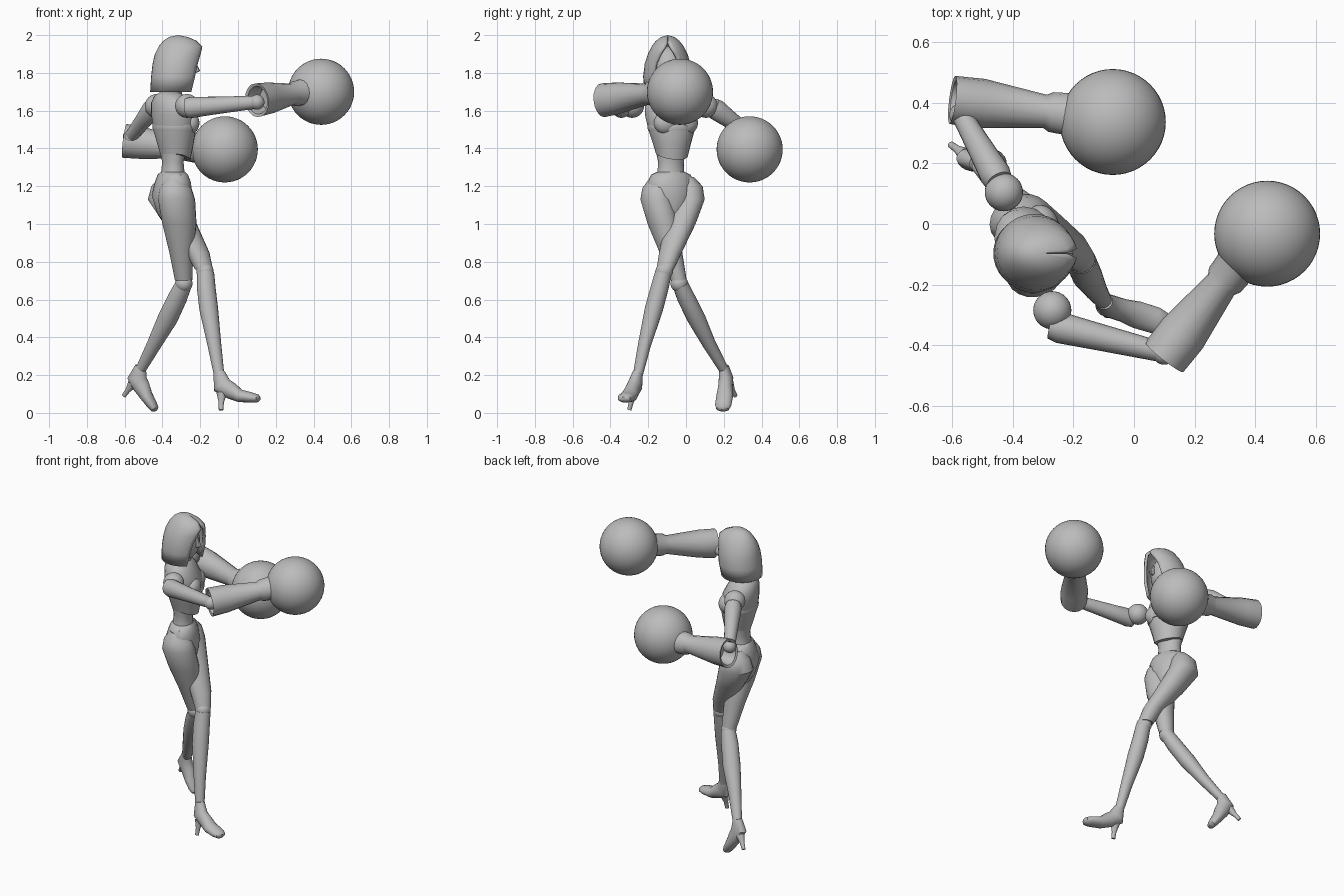
import bpy, bmesh, math
from mathutils import Vector as V

if "Cube" in bpy.data.objects:
    bpy.data.objects.remove(bpy.data.objects["Cube"])

GREY = (0.5, 0.5, 0.5, 1)
mat = bpy.data.materials.new("plain grey")
mat.use_nodes = True
mat.diffuse_color = GREY
mat.node_tree.nodes["Principled BSDF"].inputs["Base Color"].default_value = GREY

UP = V((0, 0, 1))
FWD = V((0.92, 0.38, 0)).normalized()   # chest and hips face this way
SIDE = FWD.cross(UP)


def finish(name, bm, angle=40):
    bmesh.ops.recalc_face_normals(bm, faces=bm.faces)
    me = bpy.data.meshes.new(name)
    bm.to_mesh(me)
    bm.free()
    ob = bpy.data.objects.new(name, me)
    bpy.context.collection.objects.link(ob)
    me.materials.append(mat)
    bpy.ops.object.select_all(action='DESELECT')
    ob.select_set(True)
    bpy.context.view_layer.objects.active = ob
    bpy.ops.object.shade_smooth_by_angle(angle=math.radians(angle))
    return ob


def loft(name, rings, side=SIDE, axis=None, segs=20):
    """Skin elliptical rings (centre, half width along side, half depth)."""
    bm = bmesh.new()
    rows = []
    for i, (c, a, b) in enumerate(rings):
        t = axis or V(rings[min(i + 1, len(rings) - 1)][0]) - V(rings[max(i - 1, 0)][0])
        t = t.normalized()
        w = t.cross(side).normalized()
        u = w.cross(t)
        rows.append([bm.verts.new(V(c) + u * a * math.cos(k * math.tau / segs)
                                  + w * b * math.sin(k * math.tau / segs)) for k in range(segs)])
    for p, q in zip(rows, rows[1:]):
        for k in range(segs):
            n = (k + 1) % segs
            bm.faces.new((p[k], p[n], q[n], q[k]))
    bm.faces.new(rows[0])
    bm.faces.new(rows[-1])
    return finish(name, bm)


def ball(name, c, r, scale=(1, 1, 1), segs=32):
    bm = bmesh.new()
    bmesh.ops.create_uvsphere(bm, u_segments=segs, v_segments=segs // 2, radius=r)
    turn = math.atan2(FWD.y, FWD.x)
    ob = finish(name, bm)
    ob.location, ob.scale, ob.rotation_euler.z = c, scale, turn
    return ob


def body(z, shift, w, d):
    return V((-0.345, -0.08, z)) + FWD * shift, w, d


# Torso: waist, ribcage with a pointed hem, bust, neck
loft("waist", [body(1.22, 0, .085, .07), body(1.28, 0, .072, .06), body(1.33, 0, .07, .055),
               body(1.40, 0, .085, .07)], axis=UP)
chest = loft("chest", [body(1.37, .015, .085, .08), body(1.42, .015, .1, .095),
                       body(1.5, .01, .125, .112), body(1.58, 0, .142, .11),
                       body(1.64, -.015, .138, .095), body(1.68, -.02, .1, .075),
                       body(1.7, -.02, .05, .045)], axis=UP)
for v in chest.data.vertices:
    if v.co.z < 1.38:
        v.co.z -= 0.35 * max(0, (v.co - V((-.345, -.08, v.co.z))).dot(FWD) - .01)
for s, label in ((1, "front"), (-1, "rear")):
    ball(label + "_bust", V((-.345, -.08, 1.535)) + FWD * .07 + SIDE * s * .058, .065,
         (.8, 1, .95))
loft("bust_seam", [body(1.495, .012, .126, .114), body(1.51, .011, .131, .118),
                   body(1.525, .01, .129, .114)], axis=UP)
loft("neck", [body(1.66, 0, .05, .05), body(1.72, .01, .036, .038), body(1.8, .02, .036, .038)], axis=UP)

# Hips with a raised belt edge
loft("pelvis", [body(.99, .01, .025, .05), body(1.06, 0, .075, .085), body(1.15, -.005, .128, .105),
                body(1.22, 0, .128, .09), body(1.26, 0, .11, .075), body(1.275, 0, .078, .064)], axis=UP)

# Legs: thigh, knee ball and shin
loft("front_thigh", [((-.34, -.155, 1.24), .04, .04), ((-.33, -.155, 1.19), .075, .085),
                     ((-.325, -.155, 1.13), .085, .1), ((-.31, -.12, 1.0), .082, .092),
                     ((-.30, -.08, .85), .06, .064), ((-.288, -.04, .7), .044, .046)], axis=-UP)
loft("rear_thigh", [((-.37, .0, 1.25), .04, .045), ((-.375, .012, 1.2), .075, .085),
                    ((-.375, .012, 1.13), .085, .105), ((-.305, -.03, 1.0), .08, .088),
                    ((-.215, -.082, .85), .06, .064), ((-.18, -.11, .76), .046, .048)], axis=-UP)
ball("front_knee", (-.287, -.036, .685), .046)
ball("rear_knee", (-.175, -.115, .75), .046)
loft("front_shin", [((-.288, -.03, .68), .042, .044), ((-.32, .0, .61), .047, .052),
                    ((-.372, .055, .5), .048, .054), ((-.44, .12, .37), .036, .04),
                    ((-.515, .2, .23), .026, .028)])
loft("rear_shin", [((-.172, -.12, .74), .044, .046), ((-.168, -.14, .66), .047, .05),
                   ((-.155, -.17, .55), .048, .05), ((-.125, -.22, .36), .034, .037),
                   ((-.1, -.255, .2), .026, .028)])


# High heeled shoes: a sole lofted from ankle to toe, and a tapered spike
def shoe(label, ankle, heel, mid, toe, spike):
    ankle, heel, mid, toe, spike = map(V, (ankle, heel, mid, toe, spike))
    side = (toe - heel).cross(UP).normalized()
    loft(label + "_shoe", [(ankle, .027, .03), (heel, .038, .052), (heel.lerp(mid, .5), .038, .045),
                           (mid, .045, .034), (mid.lerp(toe, .6), .044, .027),
                           (toe.lerp(mid, .1), .034, .021), (toe, .015, .01)], side=side)
    top = heel.lerp(spike, .3)
    loft(label + "_heel", [(top, .026, .028), (top.lerp(spike, .55), .013, .014), (spike, .011, .012)],
         side=side)


shoe("rear", (-.1, -.255, .215), (-.085, -.27, .145), (.01, -.3, .09), (.115, -.332, .075),
     (-.09, -.3, .015))
shoe("front", (-.515, .2, .245), (-.535, .212, .185), (-.485, .205, .09), (-.435, .192, .012),
     (-.605, .262, .09))


# Arms: shoulder ball, upper arm, elbow ball, hollow cuff and round fist
def arm(label, shoulder, start, elbow, cuff, wrist, fist):
    shoulder, start, elbow, cuff, wrist, fist = map(V, (shoulder, start, elbow, cuff, wrist, fist))
    ball(label + "_shoulder", shoulder, .063)
    d = (elbow - start).normalized()
    loft(label + "_upper_arm", [(start, .045, .05), (start + d * .03, .052, .056),
                                (start.lerp(elbow, .4), .045, .047), (elbow, .033, .034)],
         side=d.cross(UP), axis=d)
    ball(label + "_elbow", elbow, .04)
    d = (wrist - cuff).normalized()
    loft(label + "_cuff", [(cuff + d * .09, .05, .055), (cuff + d * .005, .066, .075),
                           (cuff, .08, .09), (cuff + d * .1, .082, .084), (wrist - d * .02, .055, .056),
                           (wrist, .066, .066), (wrist + d * .06, .07, .07),
                           (wrist + d * .1, .1, .1)], side=d.cross(UP), axis=d, segs=16)
    ball(label + "_fist", fist, .175, segs=48)


arm("front", (-.27, -.285, 1.625), (-.275, -.335, 1.615), (.1, -.425, 1.645),
    (.1, -.44, 1.655), (.3, -.185, 1.69), (.44, -.032, 1.7))
arm("rear", (-.43, .105, 1.625), (-.445, .14, 1.62), (-.57, .36, 1.46),
    (-.6, .41, 1.44), (-.275, .37, 1.4), (-.07, .337, 1.395))

# Hooded hair: open shell whose front gap widens downwards
HOOD = [  # height, back x, front x, half width, half angle of the gap
    (1.7, -.465, -.215, .122, 42), (1.78, -.46, -.2, .13, 38), (1.85, -.452, -.193, .122, 32),
    (1.9, -.44, -.188, .105, 22), (1.94, -.42, -.187, .085, 10), (1.97, -.395, -.22, .062, 1),
    (1.99, -.365, -.265, .036, 1)]
bm = bmesh.new()
rows = []
for z, back, front, w, gap in HOOD:
    a0 = math.radians(gap)
    row = []
    for k in range(29):
        a = a0 + (math.tau - 2 * a0) * k / 28
        row.append(bm.verts.new(((back + front) / 2 + (front - back) / 2 * math.cos(a),
                                 -.097 + w * math.sin(a), z)))
    rows.append(row)
for p, q in zip(rows, rows[1:]):
    for k in range(28):
        bm.faces.new((p[k], p[k + 1], q[k + 1], q[k]))
tip = bm.verts.new((-.318, -.097, 2.0))
for k in range(28):
    bm.faces.new((rows[-1][k], rows[-1][k + 1], tip))
hood = finish("hair_hood", bm)
mod = hood.modifiers.new("thickness", 'SOLIDIFY')
mod.thickness = .018
mod.offset = -1

# Face set back in the hood, with a wedge nose
ball("face", (-.325, -.097, 1.82), .1, (.95, .85, 1.2))
loft("nose", [((-.232, -.097, 1.86), .006, .008), ((-.22, -.097, 1.81), .014, .02),
              ((-.23, -.097, 1.8), .008, .01)], side=V((0, 1, 0)), axis=-UP, segs=8)
